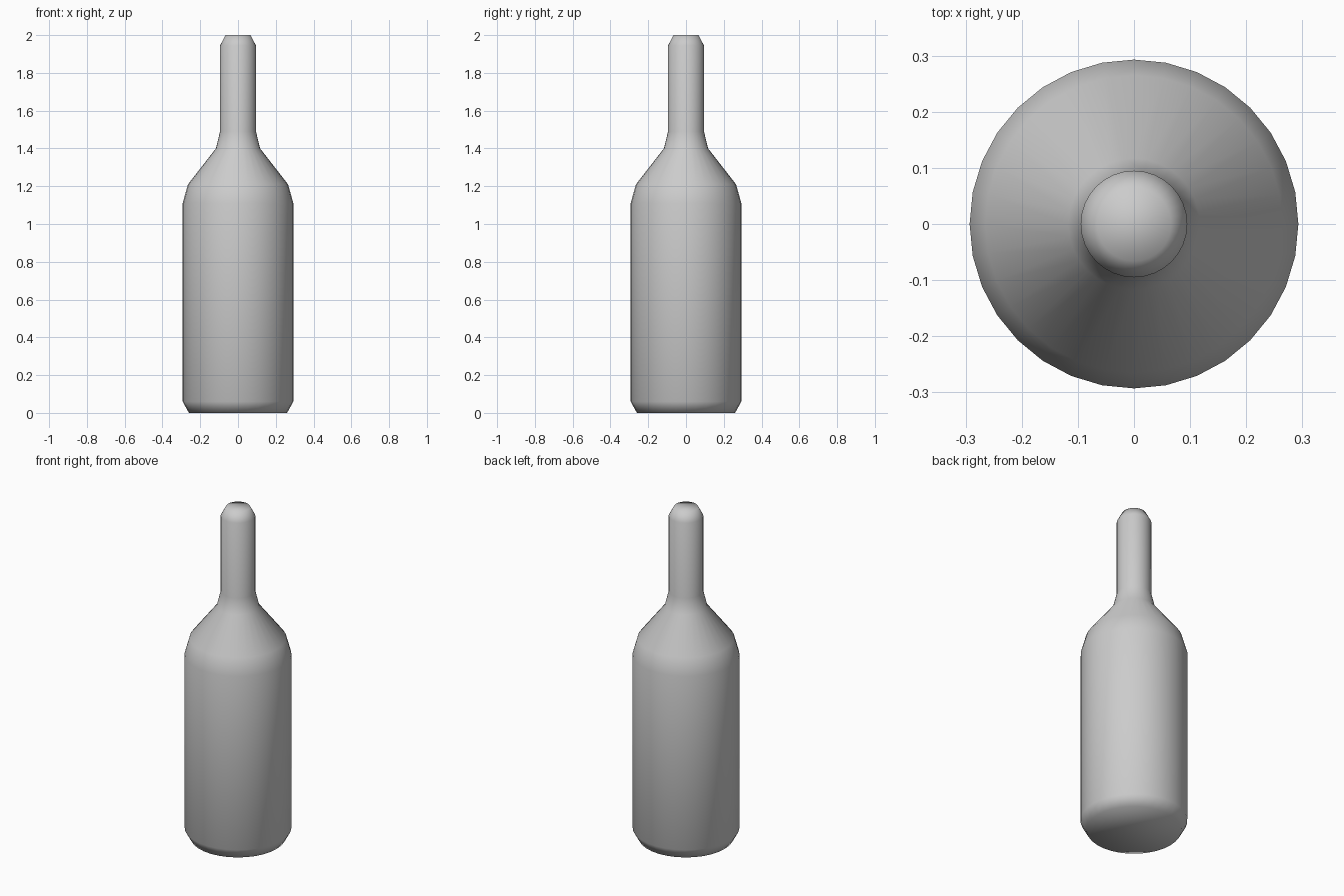
import bpy
import bmesh
from math import cos, sin, tau

cube = bpy.data.objects.get("Cube")
if cube:
    bpy.data.objects.remove(cube, do_unlink=True)

SIDES = 32
# Bottle outline from base to mouth: (radius, height)
PROFILE = [(0.26, 0.0), (0.293, 0.06), (0.293, 1.11), (0.265, 1.21),
           (0.117, 1.40), (0.095, 1.49), (0.095, 1.945), (0.066, 2.0)]

# Plain grey body colour
grey = bpy.data.materials.new("plain_grey")
grey.use_nodes = True
colour = (0.6, 0.6, 0.6, 1.0)
grey.diffuse_color = colour
grey.node_tree.nodes["Principled BSDF"].inputs["Base Color"].default_value = colour

# Lathe the outline into rings, bridge them and close both ends
bm = bmesh.new()
rings = [[bm.verts.new((r * cos(tau * i / SIDES), r * sin(tau * i / SIDES), z))
          for i in range(SIDES)] for r, z in PROFILE]
for low, high in zip(rings, rings[1:]):
    for i in range(SIDES):
        j = (i + 1) % SIDES
        bm.faces.new((low[i], low[j], high[j], high[i]))
bm.faces.new(rings[0][::-1])
bm.faces.new(rings[-1])

# The whole surface is shaded smooth, including the end caps
for face in bm.faces:
    face.smooth = True
mesh = bpy.data.meshes.new("bottle")
bm.to_mesh(mesh)
bm.free()
mesh.materials.append(grey)
bottle = bpy.data.objects.new("bottle", mesh)
bpy.context.collection.objects.link(bottle)
